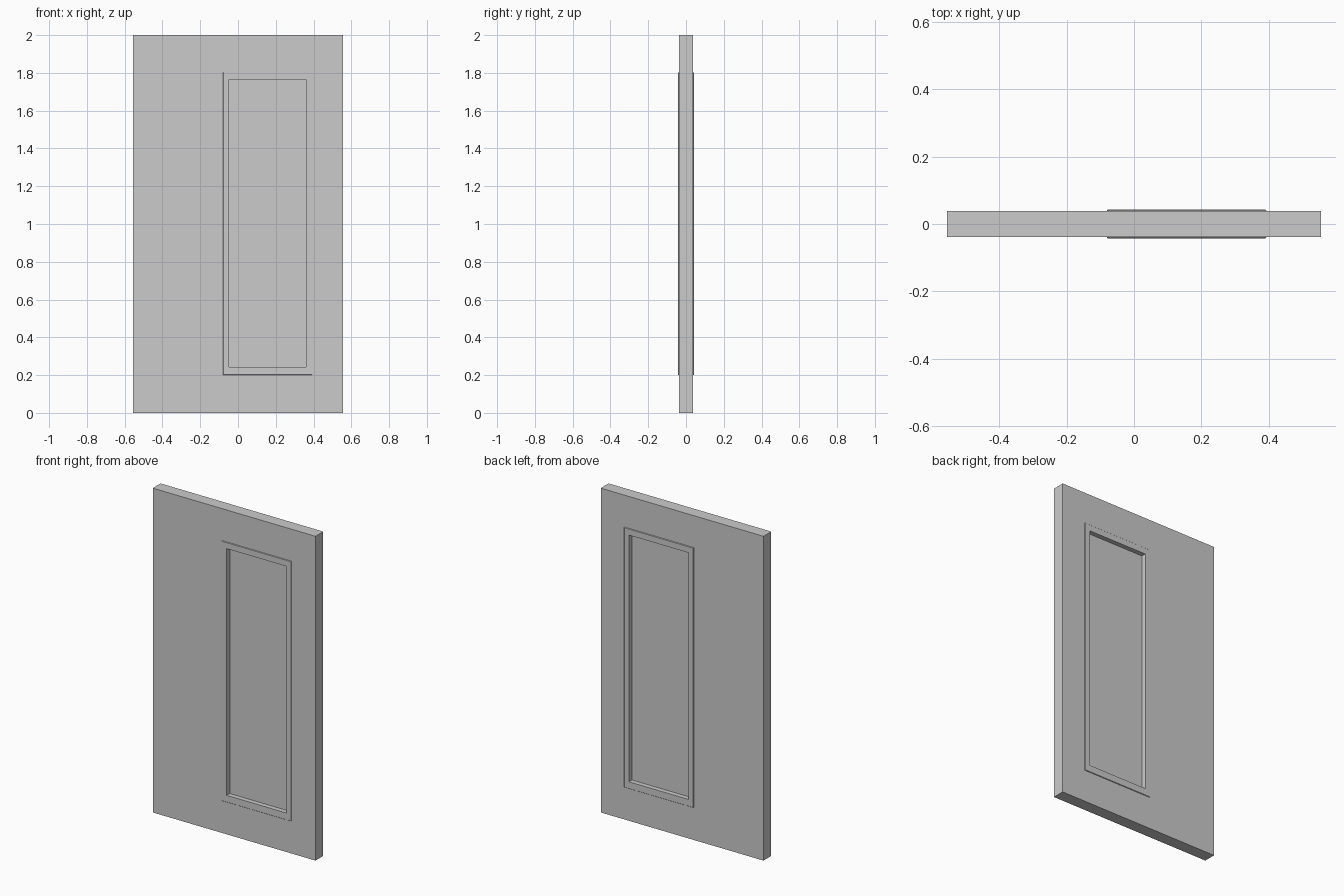
import bpy, bmesh

if "Cube" in bpy.data.objects:
    bpy.data.objects.remove(bpy.data.objects["Cube"])


def ring_panel(name, outer, inner, half, bevel=0.0):
    """Rectangular slab in the xz plane with a rectangular opening.
    outer / inner are (x0, x1, z0, z1); half is half the thickness."""
    bm = bmesh.new()

    def loop(rect, y):
        x0, x1, z0, z1 = rect
        return [bm.verts.new((x, y, z)) for x, z in
                ((x0, z0), (x1, z0), (x1, z1), (x0, z1))]

    # Closed cross-section swept round the four corners
    b = bevel
    soft = (outer[0] + b, outer[1] - b, outer[2] + b, outer[3] - b)
    section = [(inner, -half), (soft, -half)]
    if b:
        section += [(outer, b - half), (outer, half - b)]
    section += [(soft, half), (inner, half)]
    loops = [loop(r, y) for r, y in section]
    for a, c in zip(loops, loops[1:] + loops[:1]):
        for i in range(4):
            j = (i + 1) % 4
            bm.faces.new((a[i], a[j], c[j], c[i]))
    bmesh.ops.recalc_face_normals(bm, faces=bm.faces)
    mesh = bpy.data.meshes.new(name)
    bm.to_mesh(mesh)
    bm.free()
    obj = bpy.data.objects.new(name, mesh)
    bpy.context.collection.objects.link(obj)
    return obj


def box(name, rect, half):
    x0, x1, z0, z1 = rect
    bpy.ops.mesh.primitive_cube_add(
        size=1, location=((x0 + x1) / 2, 0, (z0 + z1) / 2))
    obj = bpy.context.object
    obj.name = name
    obj.scale = (x1 - x0, 2 * half, z1 - z0)
    return obj


DOOR = (-0.555, 0.555, 0.0, 2.0)
FRAME = (-0.08, 0.393, 0.20, 1.803)
OPENING = (-0.047, 0.36, 0.243, 1.764)

# Door leaf with a tall off-centre opening
ring_panel("door_leaf", DOOR, OPENING, 0.038)

# Raised trim round the opening, standing proud on both faces
ring_panel("window_trim", FRAME, OPENING, 0.0425, 0.002)

# Recessed window pane
box("window_pane", OPENING, 0.013)
